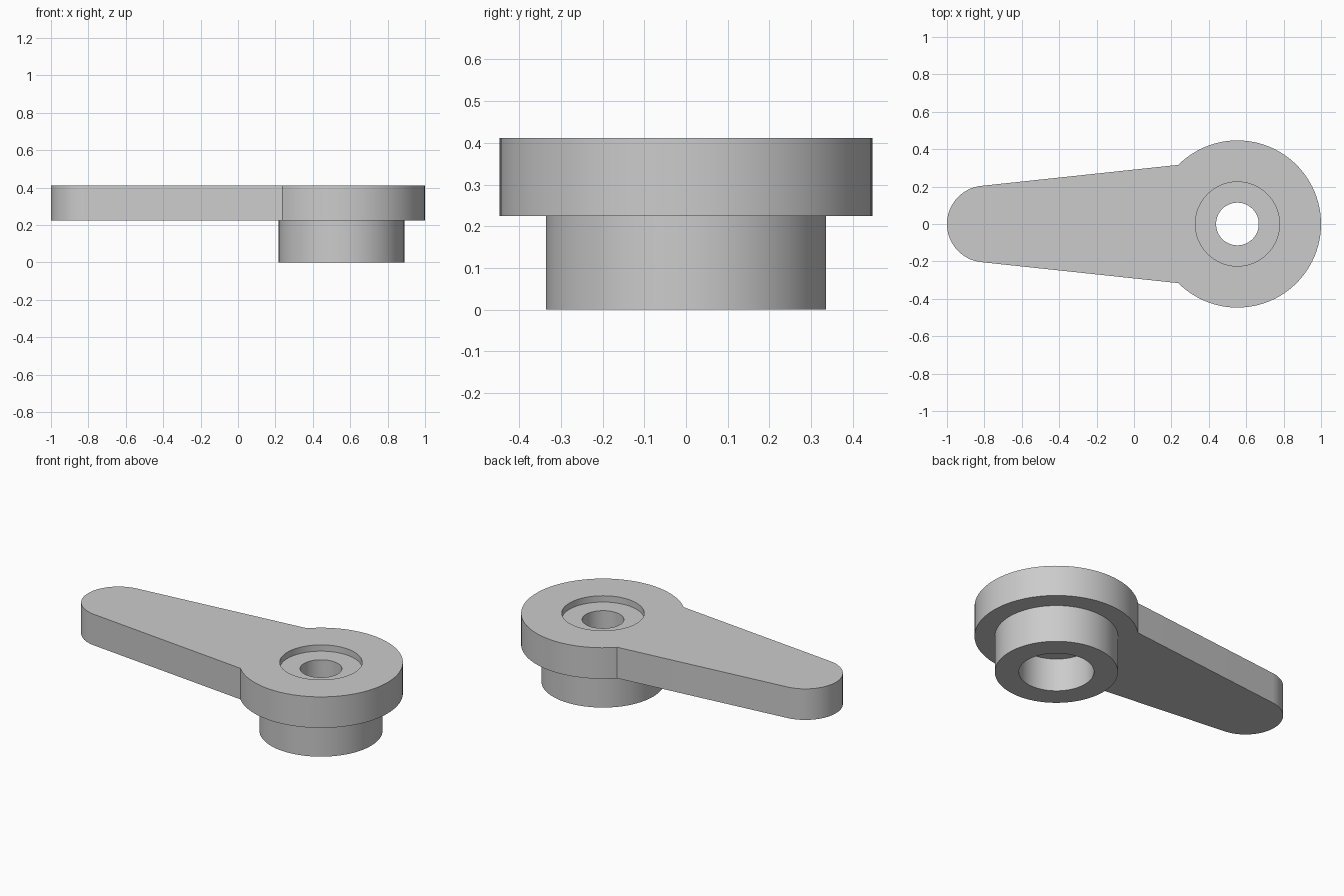
import bpy, bmesh, math

old = bpy.data.objects.get("Cube")
if old:
    bpy.data.objects.remove(old, do_unlink=True)

SEG = 96                      # hub facets; the arm joins at 135 and 225 degrees
HUB_X, TIP_X, TIP_R = 0.553, -0.795, 0.205
TOP, UNDER = 0.412, 0.225
JOIN_A, JOIN_B = SEG * 3 // 8, SEG * 5 // 8

grey = bpy.data.materials.new("plain_grey")
grey.use_nodes = True
grey.diffuse_color = (0.6, 0.6, 0.6, 1)
grey.node_tree.nodes["Principled BSDF"].inputs["Base Color"].default_value = grey.diffuse_color

bm = bmesh.new()


def ring(radius, z):
    return [bm.verts.new((HUB_X + radius * math.cos(2 * math.pi * i / SEG),
                          radius * math.sin(2 * math.pi * i / SEG), z))
            for i in range(SEG)]


# Hub: closed (radius, height) section with top recess, through hole, boss and lower bore
section = [(0.114, 0.374), (0.225, 0.374), (0.225, TOP), (0.447, TOP),
           (0.447, UNDER), (0.336, UNDER), (0.336, 0), (0.205, 0),
           (0.205, 0.2), (0.114, 0.2)]
rings = [ring(r, z) for r, z in section]
RIM = 3                       # section index of the upper outer rim
for k, lower in enumerate(rings):
    upper = rings[(k + 1) % len(rings)]
    for i in range(SEG):
        if k == RIM and JOIN_A <= i < JOIN_B:
            continue          # left open where the arm joins
        j = (i + 1) % SEG
        bm.faces.new((lower[i], lower[j], upper[j], upper[i]))

# Arm: tapered sides running tangent into a round tip, welded to the hub rim
tilt = math.asin((0.316 - TIP_R) / (HUB_X - 0.316 - TIP_X))
start, end = math.pi / 2 + tilt, 3 * math.pi / 2 - tilt
STEPS = 40


def arm_edge(z, rim):
    tip = []
    for i in range(STEPS + 1):
        a = start + (end - start) * i / STEPS
        tip.append(bm.verts.new((TIP_X + TIP_R * math.cos(a), TIP_R * math.sin(a), z)))
    return [rim[JOIN_A]] + tip + [rim[JOIN_B]]


upper_edge = arm_edge(TOP, rings[RIM])
lower_edge = arm_edge(UNDER, rings[RIM + 1])
for i in range(len(upper_edge) - 1):
    bm.faces.new((upper_edge[i], upper_edge[i + 1], lower_edge[i + 1], lower_edge[i]))
for edge, rim in ((upper_edge, rings[RIM]), (lower_edge, rings[RIM + 1])):
    bm.faces.new(edge + rim[JOIN_A + 1:JOIN_B][::-1])

bmesh.ops.recalc_face_normals(bm, faces=bm.faces[:])
mesh = bpy.data.meshes.new("lever_arm")
bm.to_mesh(mesh)
bm.free()
mesh.materials.append(grey)
lever = bpy.data.objects.new("lever_arm", mesh)
bpy.context.collection.objects.link(lever)

# Smooth round walls, crisp rims
bpy.ops.object.select_all(action='DESELECT')
lever.select_set(True)
bpy.context.view_layer.objects.active = lever
bpy.ops.object.shade_smooth_by_angle(angle=math.radians(30))
